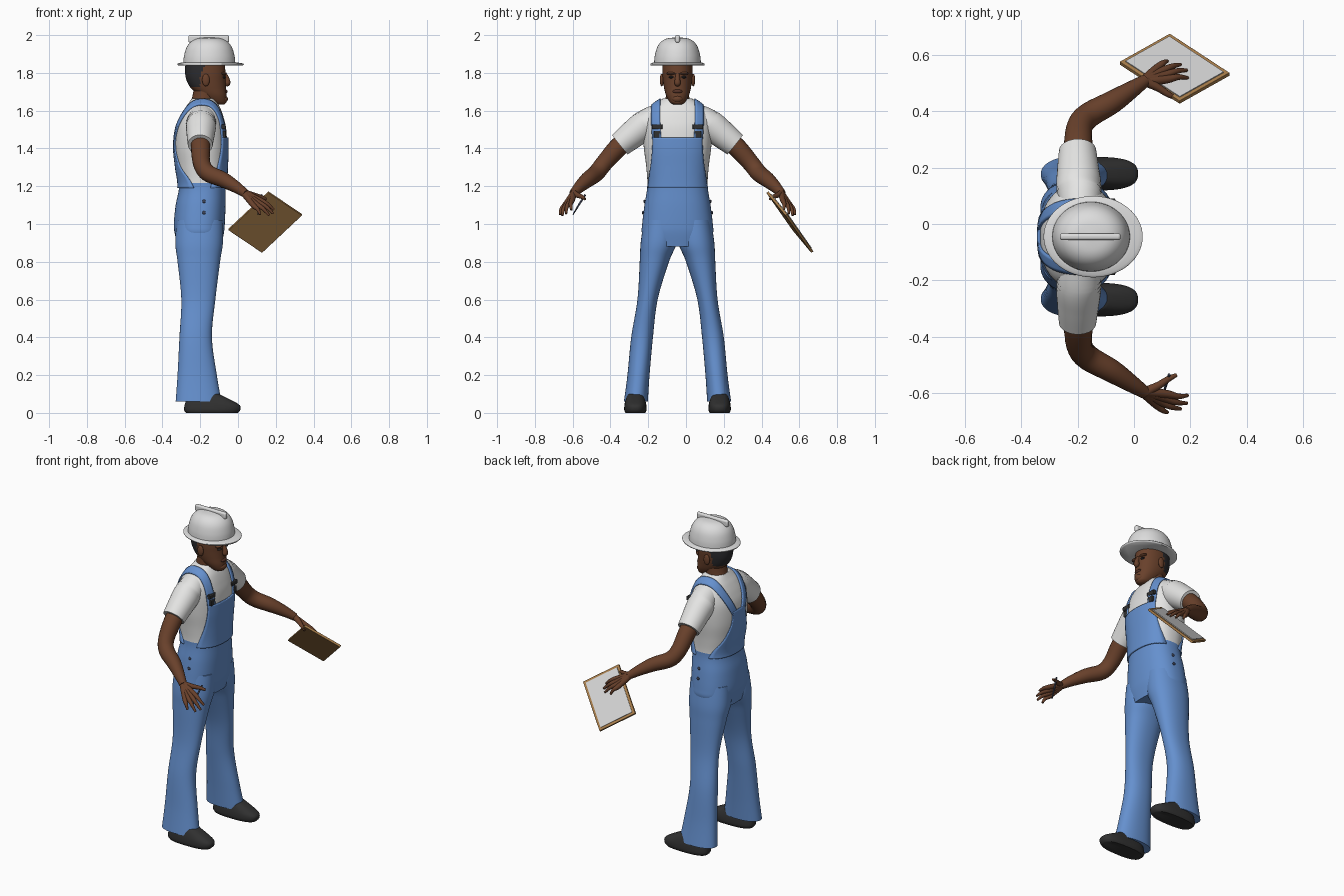
import bpy, math
from mathutils import Vector, Matrix
from mathutils.bvhtree import BVHTree

if "Cube" in bpy.data.objects:
    bpy.data.objects.remove(bpy.data.objects["Cube"], do_unlink=True)

MID = -0.045  # the figure looks along +x; this is its midline in y


def material(name, *rgb):
    m = bpy.data.materials.new(name)
    m.use_nodes = True
    m.diffuse_color = (*rgb, 1)
    m.node_tree.nodes["Principled BSDF"].inputs["Base Color"].default_value = (*rgb, 1)
    return m


DENIM = material("denim blue", 0.13, 0.28, 0.62)
SHIRT = material("shirt white", 0.78, 0.78, 0.77)
SKIN = material("brown skin", 0.14, 0.052, 0.024)
LIPS = material("dark lips", 0.09, 0.032, 0.02)
HAIR = material("hair black", 0.025, 0.025, 0.028)
HAT = material("helmet white", 0.72, 0.72, 0.72)
SHOE = material("shoe black", 0.03, 0.03, 0.03)
WOOD = material("board brown", 0.4, 0.21, 0.07)
PAPER = material("paper grey", 0.66, 0.66, 0.66)
PEN = material("pen slate", 0.05, 0.06, 0.1)


def finish(obj, name, mat, angle=50):
    obj.name = obj.data.name = name
    obj.data.materials.append(mat)
    bpy.ops.object.select_all(action="DESELECT")
    obj.select_set(True)
    bpy.context.view_layer.objects.active = obj
    bpy.ops.object.shade_smooth_by_angle(angle=math.radians(angle))
    return obj


def spline(rows, steps):
    """Catmull-Rom through rows of numbers."""
    out = []
    for i in range(len(rows) - 1):
        a, b, c, d = (rows[min(max(i + k, 0), len(rows) - 1)] for k in (-1, 0, 1, 2))
        for j in range(steps):
            t = j / steps
            out.append([0.5 * (2 * q + (r - p) * t + (2 * p - 5 * q + 4 * r - s) * t * t
                               + (3 * q - p - 3 * r + s) * t ** 3)
                        for p, q, r, s in zip(a, b, c, d)])
    return out + [list(rows[-1])]


def skin(name, rings, mat, closed=True):
    """Join rows of points with quads; closed rows are capped tubes."""
    n = len(rings[0])
    faces = []
    for i in range(len(rings) - 1):
        for j in range(n if closed else n - 1):
            k = (j + 1) % n
            faces.append((i * n + j, i * n + k, (i + 1) * n + k, (i + 1) * n + j))
    if closed:
        faces += [tuple(reversed(range(n))), tuple(range(len(rings) * n - n, len(rings) * n))]
    mesh = bpy.data.meshes.new(name)
    mesh.from_pydata([p for r in rings for p in r], [], faces)
    obj = bpy.data.objects.new(name, mesh)
    bpy.context.collection.objects.link(obj)
    return finish(obj, name, mat)


def loft(name, rows, mat, power=2.0, steps=5, n=48):
    """Level rings; a row is z, back x, front x, low y, high y."""
    rings = []
    for z, x0, x1, y0, y1 in spline(rows, steps):
        ring = []
        for i in range(n):
            a = math.tau * i / n
            c, s = math.cos(a), math.sin(a)
            ring.append(((x0 + x1) / 2 + (x1 - x0) / 2 * math.copysign(abs(c) ** (2 / power), c),
                         (y0 + y1) / 2 + (y1 - y0) / 2 * math.copysign(abs(s) ** (2 / power), s), z))
        rings.append(ring)
    return skin(name, rings, mat)


def centred(rows):
    return [(z, x0, x1, MID - h, MID + h) for z, x0, x1, h in rows]


def sided(side, rows):
    return [(z, x0, x1, *sorted((MID + side * i, MID + side * o))) for z, x0, x1, i, o in rows]


def tube(name, rows, mat, side=1, steps=6, n=20):
    """Round limb along a path; a row is x, distance from midline, z, radius."""
    pts = spline(rows, steps)
    path = [Vector((x, MID + side * y, z)) for x, y, z, r in pts]
    rings = []
    for i, p in enumerate(path):
        t = (path[min(i + 1, len(path) - 1)] - path[max(i - 1, 0)]).normalized()
        u = t.cross(Vector((0, -side, 0.6))).normalized()
        v = t.cross(u)
        rings.append([p + pts[i][3] * (u * math.cos(math.tau * k / n) + v * math.sin(math.tau * k / n))
                      for k in range(n)])
    return skin(name, rings, mat)


def ball(name, loc, size, mat):
    bpy.ops.mesh.primitive_uv_sphere_add(segments=20, ring_count=12, location=loc)
    bpy.context.object.scale = size
    return finish(bpy.context.object, name, mat)


def box(name, matrix, size, mat, bevel=0.0):
    bpy.ops.mesh.primitive_cube_add(size=1)
    obj = bpy.context.object
    obj.data.transform(Matrix.Diagonal((*size, 1)))
    obj.matrix_world = matrix
    if bevel:
        mod = obj.modifiers.new("Bevel", "BEVEL")
        mod.width, mod.segments = bevel, 3
    return finish(obj, name, mat, 35)


# Torso: white shirt above the waist, trousers below it
torso = loft("torso", centred([
    (0.88, -0.32, -0.09, 0.16), (0.95, -0.335, -0.075, 0.188), (1.0, -0.34, -0.07, 0.187),
    (1.1, -0.33, -0.066, 0.175), (1.2, -0.312, -0.066, 0.16), (1.3, -0.325, -0.062, 0.165),
    (1.4, -0.335, -0.058, 0.178), (1.5, -0.328, -0.062, 0.185), (1.56, -0.308, -0.075, 0.18),
    (1.61, -0.282, -0.092, 0.15), (1.64, -0.262, -0.108, 0.115), (1.665, -0.245, -0.125, 0.075)]),
    SHIRT, 2.35, 6, 72)
torso.data.materials.append(DENIM)
for face in torso.data.polygons:
    face.material_index = int(face.center.z < 1.215)

solids = [torso]
for side, word in ((1, "left"), (-1, "right")):
    solids.append(tube(word + "_sleeve", [
        (-0.19, 0.1, 1.565, 0.072), (-0.195, 0.17, 1.525, 0.08), (-0.198, 0.24, 1.472, 0.074),
        (-0.2, 0.305, 1.42, 0.066)], SHIRT, side, n=32))
    tube(word + "_arm", [
        (-0.198, 0.25, 1.46, 0.052), (-0.198, 0.32, 1.4, 0.051), (-0.192, 0.39, 1.32, 0.046),
        (-0.16, 0.43, 1.27, 0.045), (-0.08, 0.475, 1.235, 0.041), (-0.01, 0.52, 1.195, 0.031),
        (0.04, 0.553, 1.16, 0.022)], SKIN, side)
    # Hand: fingers overlap at the palm
    knuckle_a, knuckle_b = Vector((0.115, 0.557, 1.127)), Vector((0.08, 0.596, 1.1))
    tips = {"index": (0.19, 0.562, 1.075), "middle": (0.187, 0.59, 1.055),
            "ring": (0.165, 0.61, 1.045), "little": (0.118, 0.622, 1.05)}
    for i, (finger, tip) in enumerate(tips.items()):
        k = knuckle_a.lerp(knuckle_b, i / 3)
        bend = k.lerp(Vector(tip), 0.5) + Vector((0.004, 0.006, 0.004))
        tube(f"{word}_{finger}_finger", [(0.03, 0.548, 1.165, 0.018), (*k, 0.0145), (*bend, 0.0105),
                                         (*tip, 0.006)], SKIN, side, n=12)
    tube(word + "_thumb", [(0.04, 0.55, 1.163, 0.018), (0.085, 0.528, 1.152, 0.014),
                           (0.12, 0.505, 1.143, 0.011), (0.15, 0.49, 1.132, 0.007)], SKIN, side, n=12)
    # Trouser leg and shoe
    loft(word + "_trouser_leg", sided(side, [
        (1.02, -0.325, -0.08, 0.0, 0.178), (0.9, -0.332, -0.08, 0.005, 0.195),
        (0.8, -0.32, -0.095, 0.045, 0.2), (0.6, -0.3, -0.12, 0.105, 0.212),
        (0.4, -0.31, -0.138, 0.13, 0.245), (0.2, -0.32, -0.112, 0.148, 0.265),
        (0.06, -0.33, -0.088, 0.157, 0.284)]), DENIM, 2.2, 8)
    loft(word + "_shoe", sided(side, [
        (0.0, -0.275, 0.0, 0.17, 0.276), (0.015, -0.285, 0.012, 0.164, 0.282),
        (0.04, -0.283, 0.01, 0.165, 0.281), (0.065, -0.275, -0.03, 0.17, 0.276),
        (0.1, -0.26, -0.1, 0.18, 0.265)]), SHOE, 2.7, 4)

# Overall panels and straps laid over the shirt
verts, polys = [], []
for obj in solids:
    base = len(verts)
    verts += [v.co.copy() for v in obj.data.vertices]
    polys += [[base + i for i in p.vertices] for p in obj.data.polygons]
surface = BVHTree.FromPolygons(verts, polys)


def drape(origin, target):
    way = (target - origin).normalized()
    hit = surface.ray_cast(origin, way)[0] or target
    return hit - way * 0.004


def cloth(name, rows):
    obj = skin(name, rows, DENIM, False)
    mod = obj.modifiers.new("Thickness", "SOLIDIFY")
    mod.thickness, mod.offset = 0.01, 0


def panel(name, sign, outline):
    rows = []
    for z, half in spline(outline, 6):
        ys = [MID + half * (j / 12 - 1) for j in range(25)]
        rows.append([drape(Vector((sign, y, z)), Vector((-0.19, y, z))) for y in ys])
    cloth(name, rows)


panel("front_bib", 1, [(1.19, 0.156), (1.25, 0.148), (1.32, 0.138), (1.39, 0.132), (1.457, 0.13)])
panel("back_panel", -1, [(1.19, 0.156), (1.25, 0.14), (1.32, 0.1), (1.4, 0.068), (1.47, 0.058)])

for side, word in ((1, "left"), (-1, "right")):
    rows = []
    for deg, off in spline([(21, 0.108), (60, 0.115), (100, 0.108), (130, 0.08), (162, 0.036)], 10):
        a = math.radians(deg)
        row = []
        for j in range(5):
            core = Vector((-0.19, MID + side * (off + 0.022 * (j / 2 - 1)), 1.4))
            row.append(drape(core + Vector((math.cos(a), 0, math.sin(a))), core))
        rows.append(row)
    cloth(word + "_strap", rows)
    # Buckle and side buttons
    y = MID + side * 0.108
    for part, z, size in (("clasp", 1.515, (0.022, 0.056, 0.026)), ("loop", 1.475, (0.02, 0.036, 0.036))):
        spot = drape(Vector((1, y, z)), Vector((-0.19, y, z)))
        box(f"{word}_buckle_{part}", Matrix.Translation(spot), size, SHOE, 0.004)
    for z in (1.06, 1.12):
        spot = drape(Vector((-0.18, MID + side, z)), Vector((-0.18, MID, z)))
        ball(word + "_side_button", spot, (0.009, 0.005, 0.009), PEN)

# Neck and head, with short hair at the back
tube("neck", [(-0.195, 0, 1.6, 0.075), (-0.182, 0, 1.65, 0.064), (-0.17, 0, 1.74, 0.06)], SKIN, n=32)
head = loft("head", centred([
    (1.632, -0.125, -0.075, 0.02), (1.645, -0.16, -0.062, 0.04), (1.68, -0.205, -0.06, 0.06),
    (1.72, -0.25, -0.064, 0.071), (1.76, -0.272, -0.066, 0.077), (1.8, -0.28, -0.066, 0.08),
    (1.86, -0.278, -0.072, 0.079)]), SKIN, 2.15, 8, 64)
head.data.materials.append(HAIR)
for face in head.data.polygons:
    x, _, z = face.center
    face.material_index = int(z > 1.725 and x < -0.2 + 0.5 * max(0, z - 1.79))
tube("nose", [(-0.07, 0, 1.795, 0.01), (-0.058, 0, 1.765, 0.014), (-0.058, 0, 1.745, 0.017),
              (-0.066, 0, 1.735, 0.01)], SKIN, n=16)
ball("mouth", (-0.068, MID, 1.702), (0.013, 0.026, 0.011), LIPS)
ball("chin", (-0.075, MID, 1.662), (0.022, 0.03, 0.02), SKIN)
for side, word in ((1, "left"), (-1, "right")):
    ball(word + "_eye", (-0.074, MID + side * 0.033, 1.777), (0.01, 0.014, 0.006), HAIR)
    ball(word + "_brow", (-0.076, MID + side * 0.034, 1.797), (0.016, 0.026, 0.008), SKIN)
    ball(word + "_ear", (-0.17, MID + side * 0.083, 1.762), (0.02, 0.011, 0.033), SKIN)

# Safety helmet: brim, dome and ridge
loft("helmet_brim", centred([(1.838, -0.315, 0.025, 0.14), (1.844, -0.32, 0.03, 0.144),
                             (1.85, -0.317, 0.027, 0.141), (1.856, -0.295, -0.01, 0.125)]), HAT, 2, 3, 64)
loft("helmet_dome", centred([
    (z, -0.152 - 0.138 * f, -0.152 + 0.138 * f, 0.124 * f)
    for f, z in ((1, 1.85), (0.97, 1.89), (0.87, 1.935), (0.7, 1.965), (0.45, 1.982), (0.06, 1.988))]),
    HAT, 2, 6, 64)
box("helmet_ridge", Matrix.Translation((-0.155, MID, 1.98)), (0.215, 0.024, 0.04), HAT, 0.009)

# Clipboard under the left hand
corner, along, up = Vector((-0.05, 0.57, 0.97)), Vector((0.178, 0.1, -0.12)), Vector((0.21, -0.14, 0.2))
u, v = along.normalized(), up.normalized()
n = v.cross(u).normalized()
v = u.cross(n) * (1 if u.cross(n).dot(v) > 0 else -1)
frame = Matrix((u, v, n)).transposed().to_4x4()
frame.translation = corner + (along + up) / 2
box("clipboard", frame, (along.length, up.length, 0.014), WOOD, 0.002)
frame.translation += n * 0.008
box("paper", frame, (along.length - 0.03, up.length - 0.03, 0.006), PAPER)

# Pen in the right hand
tube("pen", [(0.125, 0.488, 1.155, 0.005), (0.115, 0.52, 1.105, 0.005), (0.105, 0.553, 1.05, 0.003)],
     PEN, -1, 2, 10)
